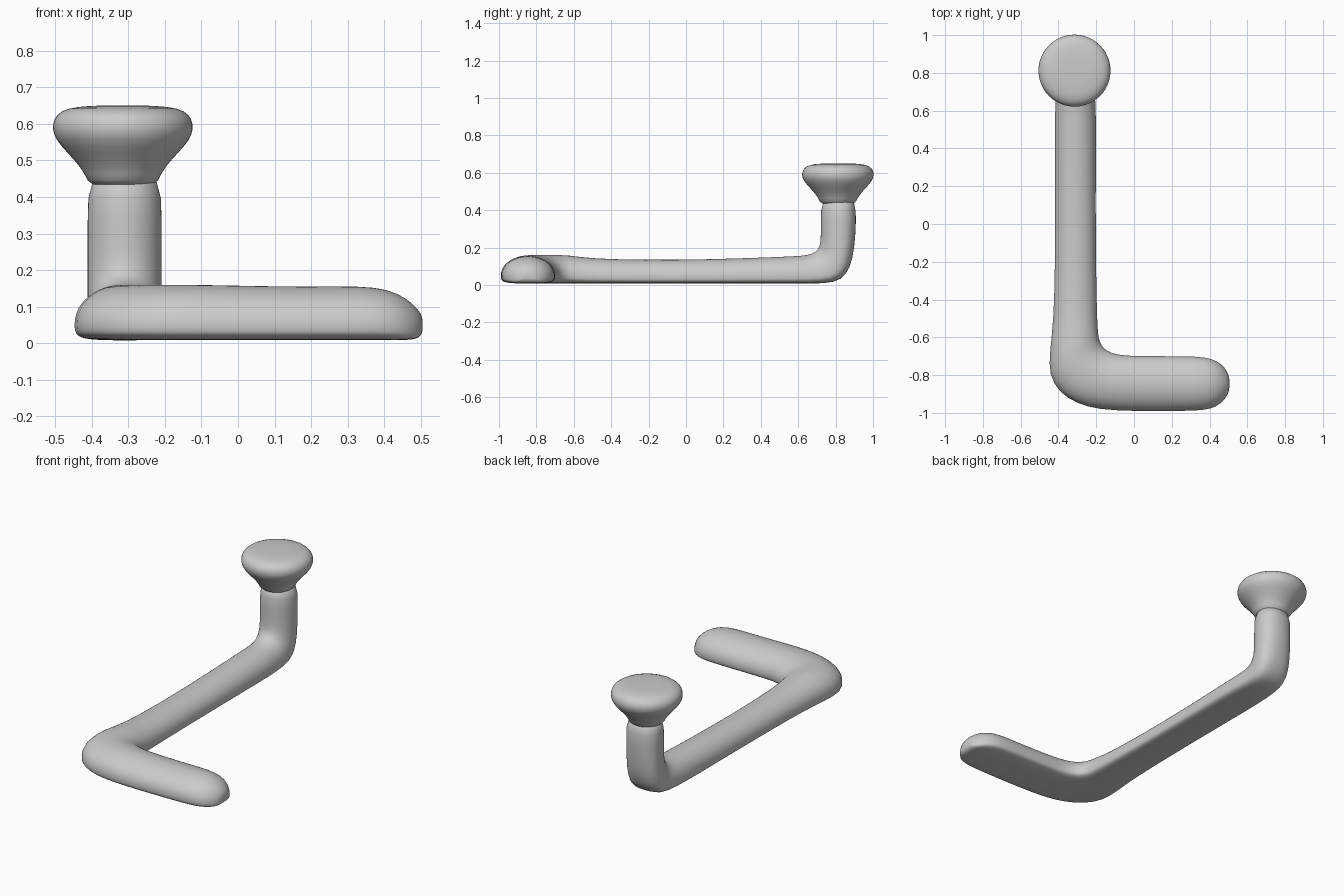
import bpy, bmesh, math
from mathutils import Vector

default_cube = bpy.data.objects.get("Cube")
if default_cube:
    bpy.data.objects.remove(default_cube, do_unlink=True)

SIDES = 24

grey = bpy.data.materials.new("plain grey")
grey.use_nodes = True
colour = (0.6, 0.6, 0.6, 1)
grey.diffuse_color = colour
grey.node_tree.nodes["Principled BSDF"].inputs["Base Color"].default_value = colour


def power(value, exponent):
    return math.copysign(abs(value) ** exponent, value)


def section(base, top, side, roundness):
    """Cross-section from a flat-bottomed dome (roundness 0) to an ellipse (1)."""
    base, top, side = Vector(base), Vector(top), Vector(side)
    up = top - base
    middle = 0.3 + 0.2 * roundness
    points = []
    for i in range(SIDES):
        angle = math.tau * i / SIDES
        c, s = math.cos(angle), math.sin(angle)
        if s < 0:
            bend = 0.5 + 0.5 * roundness
            c, s = power(c, bend), power(s, bend)
            level = middle + middle * s
        else:
            level = middle + (1 - middle) * s
        points.append(base + up * level + side * c)
    return points


def floor_section(left, right, height, z=0.008):
    """Section lying on the ground between two plan points."""
    a, b = Vector((*left, z)), Vector((*right, z))
    centre = (a + b) / 2
    return section(centre, centre + Vector((0, 0, height)), (b - a) / 2, 0)


def loft(name, rings):
    """Skin closed rings together, cap both ends and smooth the surface."""
    bm = bmesh.new()
    loops = [[bm.verts.new(p) for p in ring] for ring in rings]
    for low, high in zip(loops, loops[1:]):
        for i in range(SIDES):
            j = (i + 1) % SIDES
            bm.faces.new((low[i], low[j], high[j], high[i]))
    for end in (loops[0], loops[-1]):
        centre = sum((v.co for v in end), Vector()) / SIDES
        hub = bm.verts.new(centre)
        for i in range(SIDES):
            bm.faces.new((end[i], end[(i + 1) % SIDES], hub))
    bmesh.ops.recalc_face_normals(bm, faces=bm.faces)
    mesh = bpy.data.meshes.new(name)
    bm.to_mesh(mesh)
    bm.free()
    mesh.materials.append(grey)
    mesh.shade_smooth()
    obj = bpy.data.objects.new(name, mesh)
    bpy.context.collection.objects.link(obj)
    obj.modifiers.new("smoothing", "SUBSURF").levels = 1
    obj.modifiers["smoothing"].render_levels = 1
    return obj


rings = []

# Rounded tip and straight run of the foot: x, half width, height, base
for x, w, h, z in ((0.505, 0.03, 0.04, 0.03), (0.495, 0.065, 0.08, 0.012),
                   (0.46, 0.108, 0.117, 0.008), (0.41, 0.134, 0.14, 0.008),
                   (0.34, 0.145, 0.15, 0.008), (0.18, 0.146, 0.147, 0.008),
                   (0.02, 0.147, 0.15, 0.008)):
    rings.append(floor_section((x, -0.845 - w), (x, -0.845 + w), h, z))

# Corner: outer point, inner point
for outer, inner in (((-0.19, -0.985), (-0.07, -0.695)),
                     ((-0.305, -0.95), (-0.125, -0.68)),
                     ((-0.395, -0.895), (-0.16, -0.66)),
                     ((-0.452, -0.8), (-0.182, -0.625)),
                     ((-0.447, -0.68), (-0.19, -0.58))):
    rings.append(floor_section(outer, inner, 0.153))

# Long arm: y, half width, height
for y, w, h in ((-0.5, 0.115, 0.132), (-0.2, 0.109, 0.127), (0.1, 0.108, 0.129),
                (0.4, 0.109, 0.139), (0.58, 0.11, 0.146)):
    rings.append(floor_section((-0.31 - w, y), (-0.31 + w, y), h))

# Upward bend and post: outer y, z, inner y, z, roundness
for oy, oz, iy, iz, r in ((0.75, 0.006, 0.655, 0.16, 0.1),
                          (0.83, 0.025, 0.695, 0.177, 0.3),
                          (0.88, 0.09, 0.715, 0.205, 0.5),
                          (0.902, 0.2, 0.72, 0.25, 0.7),
                          (0.91, 0.33, 0.72, 0.34, 0.8),
                          (0.91, 0.46, 0.72, 0.46, 0.8)):
    rings.append(section((-0.31, oy, oz), (-0.31, iy, iz), (0.102, 0, 0), r))
loft("bent_bar", rings)

# Flared knob: height, radius
knob = [section((-0.315, 0.812 + r, z), (-0.315, 0.812 - r, z), (r, 0, 0), 1)
        for z, r in ((0.43, 0.095), (0.46, 0.102), (0.5, 0.132), (0.54, 0.172),
                     (0.57, 0.192), (0.6, 0.195), (0.626, 0.183),
                     (0.643, 0.155), (0.65, 0.09))]
loft("knob", knob)
